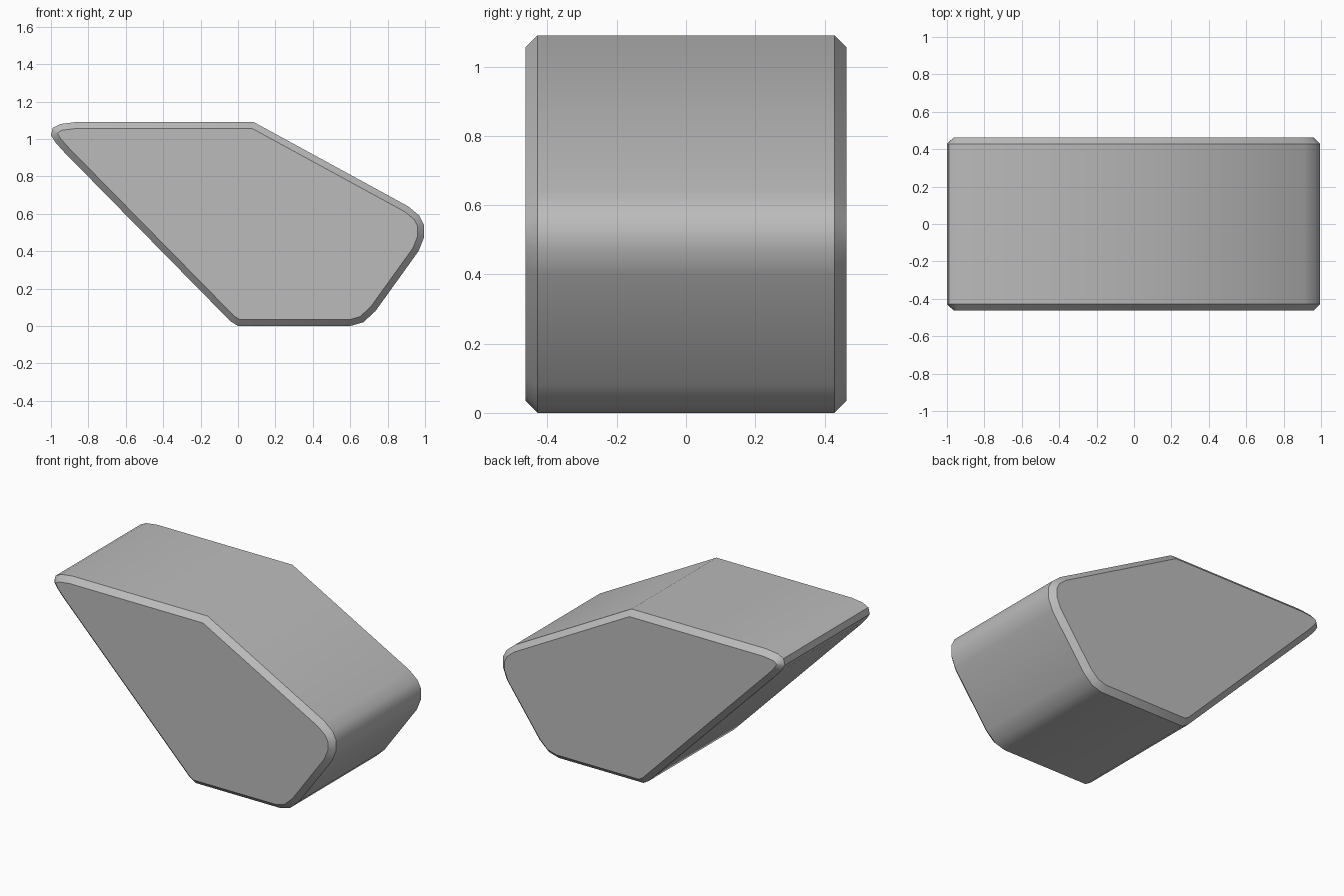
import bpy
import bmesh
import math

if "Cube" in bpy.data.objects:
    bpy.data.objects.remove(bpy.data.objects["Cube"], do_unlink=True)

HALF_DEPTH = 0.463
CHAMFER = 0.034

# Side outline with softened corners
OUTLINE = [
    (0.0, 0.0), (0.6, 0.0), (0.67, 0.02), (0.735, 0.08),
    (0.965, 0.4), (0.995, 0.475), (0.995, 0.54), (0.97, 0.59), (0.91, 0.64),
    (0.085, 1.09), (-0.87, 1.09), (-0.95, 1.08), (-0.99, 1.06),
    (-1.0, 1.02), (-0.975, 0.98), (-0.93, 0.93), (-0.04, 0.025),
]

grey = bpy.data.materials.new("mid_grey")
grey.use_nodes = True
colour = (0.5, 0.5, 0.5, 1.0)
grey.diffuse_color = colour
grey.node_tree.nodes["Principled BSDF"].inputs["Base Color"].default_value = colour

# Extrude the outline along y
bm = bmesh.new()
wall = HALF_DEPTH - CHAMFER
front = bm.faces.new([bm.verts.new((x, -wall, z)) for x, z in OUTLINE])
extruded = bmesh.ops.extrude_face_region(bm, geom=[front], use_keep_orig=True)["geom"]
back_verts = [v for v in extruded if isinstance(v, bmesh.types.BMVert)]
bmesh.ops.translate(bm, verts=back_verts, vec=(0, 2 * wall, 0))
bmesh.ops.recalc_face_normals(bm, faces=bm.faces)

# Chamfered rims on both end caps
caps = [f for f in bm.faces if abs(f.normal.y) > 0.9]
bmesh.ops.inset_individual(bm, faces=caps, thickness=CHAMFER, depth=CHAMFER,
                           use_even_offset=True)

mesh = bpy.data.meshes.new("angled_block")
bm.to_mesh(mesh)
bm.free()
mesh.materials.append(grey)
block = bpy.data.objects.new("angled_block", mesh)
bpy.context.collection.objects.link(block)

# Smooth the rounded corners, keep chamfers and creases sharp
bpy.context.view_layer.objects.active = block
block.select_set(True)
bpy.ops.object.shade_smooth_by_angle(angle=math.radians(40))
for edge in mesh.edges:
    a, b = (mesh.vertices[i].co for i in edge.vertices)
    if abs(a.y - b.y) < 0.001:
        edge.use_edge_sharp = True
